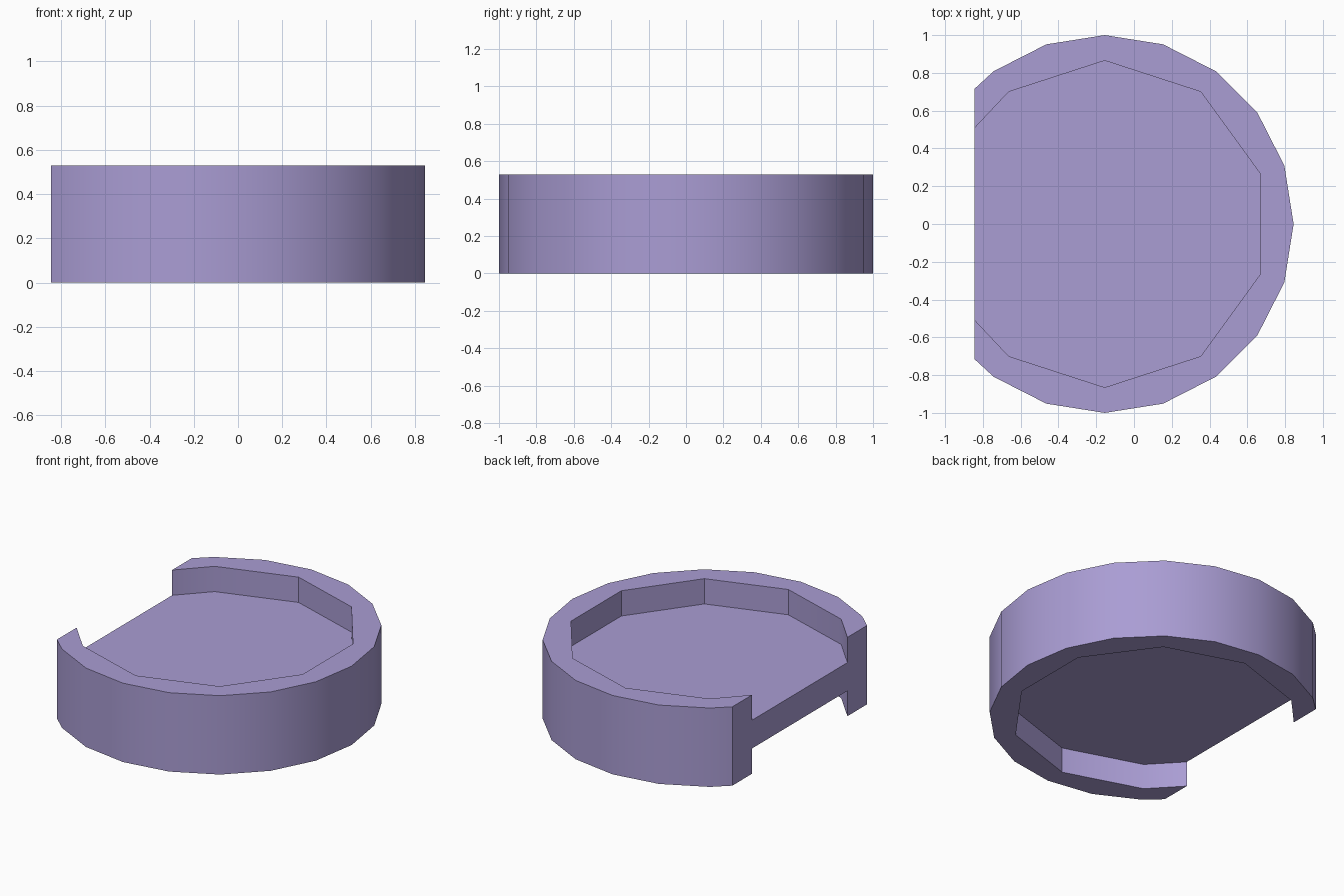
import bpy, bmesh, math

if "Cube" in bpy.data.objects:
    bpy.data.objects.remove(bpy.data.objects["Cube"])

CX, CUT = -0.155, -0.845      # circle centre and flat cut side
H, Z1, Z2 = 0.53, 0.17, 0.36  # total height, web underside, web top


def arc(radius, sides, first, end_y):
    """Open outline from the lower cut end, around +x, to the upper cut end."""
    step = 360 / sides
    pts = []
    a = first
    while a < 135:
        r = math.radians(a)
        pts.append((CX + radius * math.cos(r), radius * math.sin(r)))
        a += step
    pts.append((CUT, end_y))
    lower = [(x, -y) for x, y in reversed(pts) if y > 1e-4]
    return lower + pts


outer = arc(1.0, 20, 0, 0.715)
inner = arc(0.865, 10, 18, 0.507)

bm = bmesh.new()


def ring(pts, z):
    return [bm.verts.new((x, y, z)) for x, y in pts]


o_bot, o_top = ring(outer, 0), ring(outer, H)
i_bot, i_low = ring(inner, 0), ring(inner, Z1)
i_high, i_top = ring(inner, Z2), ring(inner, H)


def wall(a, b):
    for k in range(len(a) - 1):
        bm.faces.new((a[k], a[k + 1], b[k + 1], b[k]))


# Outer wall and both recess walls
wall(o_bot, o_top)
wall(i_top, i_high)
wall(i_low, i_bot)
# Rims and recess floors
bm.faces.new(o_top + i_top[::-1])
bm.faces.new(o_bot[::-1] + i_bot)
bm.faces.new(i_high)
bm.faces.new(i_low[::-1])
# H-shaped flat cut side
bm.faces.new((o_bot[0], o_top[0], i_top[0], i_high[0], i_high[-1], i_top[-1],
              o_top[-1], o_bot[-1], i_bot[-1], i_low[-1], i_low[0], i_bot[0]))
bmesh.ops.recalc_face_normals(bm, faces=bm.faces)

mesh = bpy.data.meshes.new("recessed_disc")
bm.to_mesh(mesh)
bm.free()
disc = bpy.data.objects.new("recessed_disc", mesh)
bpy.context.collection.objects.link(disc)

mat = bpy.data.materials.new("lavender")
mat.diffuse_color = (0.402, 0.337, 0.658, 1)
mat.use_nodes = True
mat.node_tree.nodes["Principled BSDF"].inputs["Base Color"].default_value = mat.diffuse_color
mesh.materials.append(mat)

bpy.context.view_layer.objects.active = disc
disc.select_set(True)
bpy.ops.object.shade_smooth_by_angle(angle=math.radians(30))
